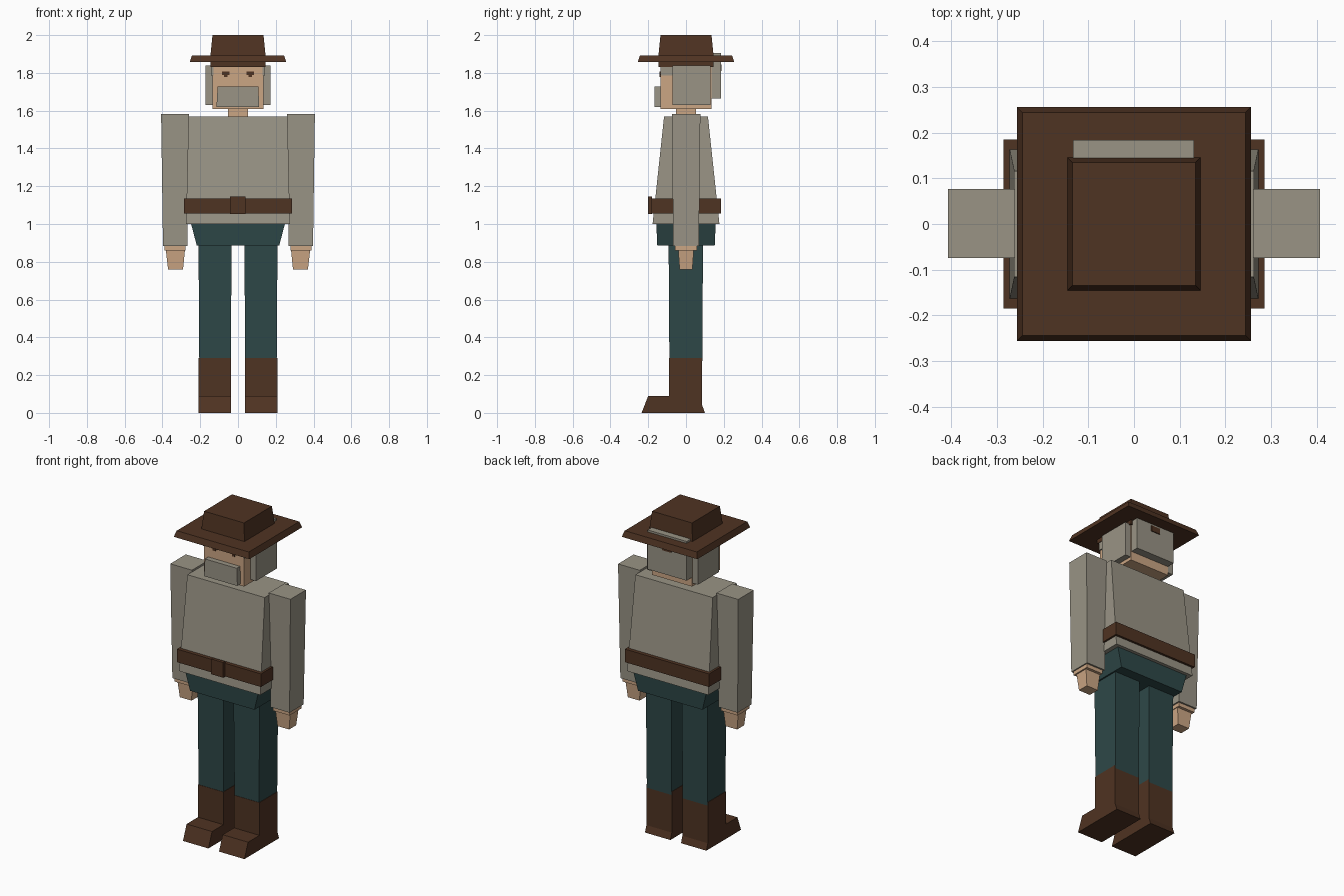
import bpy

if "Cube" in bpy.data.objects:
    bpy.data.objects.remove(bpy.data.objects["Cube"])


def material(name, rgb):
    m = bpy.data.materials.new(name)
    m.diffuse_color = (*rgb, 1.0)
    m.use_nodes = True
    m.node_tree.nodes["Principled BSDF"].inputs["Base Color"].default_value = m.diffuse_color
    return m


BROWN = material("leather brown", (0.078, 0.033, 0.016))
GREY = material("wool grey", (0.32, 0.295, 0.235))
TEAL = material("trouser teal", (0.027, 0.064, 0.064))
SKIN = material("skin", (0.60, 0.38, 0.23))


def make(name, verts, faces, mat):
    me = bpy.data.meshes.new(name)
    me.from_pydata(verts, [], faces)
    me.materials.append(mat)
    ob = bpy.data.objects.new(name, me)
    bpy.context.collection.objects.link(ob)
    return ob


def block(name, mat, z0, z1, bottom, top=None):
    """Tapered box; bottom and top are (x0, x1, y0, y1)."""
    verts = []
    for (x0, x1, y0, y1), z in ((bottom, z0), (top or bottom, z1)):
        verts += [(x0, y0, z), (x1, y0, z), (x1, y1, z), (x0, y1, z)]
    faces = [(3, 2, 1, 0), (4, 5, 6, 7)]
    faces += [(i, (i + 1) % 4, (i + 1) % 4 + 4, i + 4) for i in range(4)]
    return make(name, verts, faces, mat)


def centred(x, y):
    return (-x, x, -y, y)


def side_extrude(name, mat, profile, x0, x1):
    """Extrude a (y, z) outline along x."""
    n = len(profile)
    verts = [(x, y, z) for x in (x0, x1) for y, z in profile]
    faces = [tuple(range(n))[::-1], tuple(range(n, 2 * n))]
    faces += [(i, (i + 1) % n, (i + 1) % n + n, i + n) for i in range(n)]
    return make(name, verts, faces, mat)


def mirrored(ob):
    ob.modifiers.new("Mirror", 'MIRROR')
    return ob


# Torso, belt, pelvis
block("torso", GREY, 1.0, 1.57, centred(0.275, 0.177), centred(0.262, 0.116))
block("belt", BROWN, 1.055, 1.135, centred(0.285, 0.185))
block("belt_buckle", BROWN, 1.052, 1.145, (-0.042, 0.04, -0.2, -0.18))
block("pelvis", TEAL, 0.885, 1.0, centred(0.218, 0.152), centred(0.248, 0.157))

# Legs and boots
mirrored(block("legs", TEAL, 0.27, 0.89, (0.038, 0.205, -0.088, 0.086),
               (0.034, 0.209, -0.092, 0.09)))
boot = [(-0.235, 0.0), (0.1, 0.0), (0.086, 0.04), (0.086, 0.29),
        (-0.09, 0.29), (-0.09, 0.09), (-0.2, 0.09)]
mirrored(side_extrude("boots", BROWN, boot, 0.036, 0.208))

# Arms, wrists, hands
mirrored(block("sleeves", GREY, 0.883, 1.582, (0.268, 0.397, -0.068, 0.068),
               (0.26, 0.407, -0.074, 0.076)))
mirrored(block("wrists", SKIN, 0.86, 0.885, (0.277, 0.39, -0.058, 0.058)))
mirrored(block("hands", SKIN, 0.76, 0.862, (0.291, 0.37, -0.034, 0.034),
               (0.281, 0.382, -0.041, 0.041)))

# Head and neck
block("neck", SKIN, 1.56, 1.62, centred(0.053, 0.053))
block("head", SKIN, 1.61, 1.85, centred(0.135, 0.134))

# Beard and hair
block("beard", GREY, 1.62, 1.727, (-0.114, 0.112, -0.166, -0.13),
      (-0.108, 0.108, -0.166, -0.13))
mirrored(block("side_hair", GREY, 1.63, 1.84, (0.13, 0.172, -0.072, 0.13)))
mirrored(block("sideburns", GREY, 1.785, 1.832, (0.13, 0.142, -0.135, -0.06)))
block("back_hair", GREY, 1.665, 1.905, (-0.133, 0.131, 0.13, 0.184))
block("hair_tie", BROWN, 1.81, 1.845, (-0.03, 0.03, 0.18, 0.189))

# Eyes: lid plate with a small pupil below
mirrored(block("eyelids", BROWN, 1.789, 1.807, (0.044, 0.085, -0.139, -0.132)))
mirrored(block("pupils", BROWN, 1.777, 1.79, (0.055, 0.074, -0.139, -0.132)))

# Hat
block("hat_band", BROWN, 1.832, 1.87, centred(0.145, 0.145))
block("hat_brim", BROWN, 1.857, 1.893, centred(0.256, 0.256), centred(0.244, 0.244))
block("hat_crown", BROWN, 1.89, 2.0, centred(0.146, 0.146), centred(0.135, 0.135))
